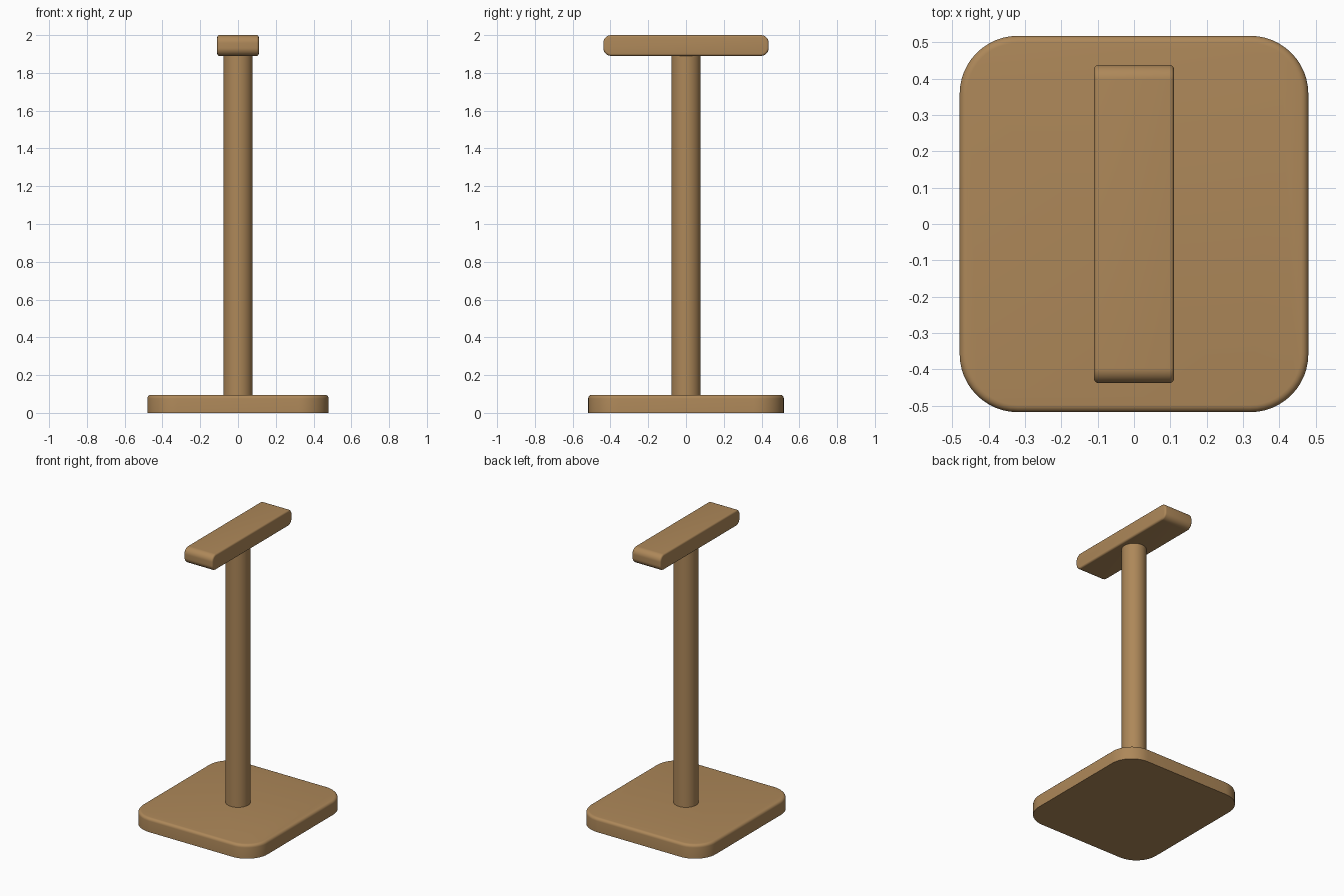
import bpy
import bmesh
from math import pi, cos, sin, radians
from mathutils import Matrix

cube = bpy.data.objects.get("Cube")
if cube:
    bpy.data.objects.remove(cube, do_unlink=True)

# Single wood colour
wood = bpy.data.materials.new("warm wood")
wood.use_nodes = True
colour = (0.42, 0.245, 0.1, 1)
wood.diffuse_color = colour
wood.node_tree.nodes["Principled BSDF"].inputs["Base Color"].default_value = colour


def finish(name, bm):
    bmesh.ops.recalc_face_normals(bm, faces=bm.faces)
    mesh = bpy.data.meshes.new(name)
    bm.to_mesh(mesh)
    bm.free()
    mesh.materials.append(wood)
    obj = bpy.data.objects.new(name, mesh)
    bpy.context.collection.objects.link(obj)
    bpy.ops.object.select_all(action="DESELECT")
    obj.select_set(True)
    bpy.context.view_layer.objects.active = obj
    bpy.ops.object.shade_smooth_by_angle(angle=radians(35))
    return obj


def rounded_slab(name, width, depth, height, radius, rim, both_rims, matrix):
    """Rounded rectangle standing on z = 0, with softened cap edges."""
    bm = bmesh.new()
    steps = 12
    corners = [(1, 1), (-1, 1), (-1, -1), (1, -1)]
    ring = []
    for i, (sx, sy) in enumerate(corners):
        for k in range(steps + 1):
            a = (i + k / steps) * pi / 2
            ring.append(bm.verts.new((sx * (width / 2 - radius) + radius * cos(a),
                                      sy * (depth / 2 - radius) + radius * sin(a), 0)))
    face = bm.faces.new(ring)
    top = bmesh.ops.extrude_face_region(bm, geom=[face], use_keep_orig=True)["geom"]
    bmesh.ops.translate(bm, vec=(0, 0, height),
                        verts=[g for g in top if isinstance(g, bmesh.types.BMVert)])
    bmesh.ops.recalc_face_normals(bm, faces=bm.faces)
    levels = [height, 0] if both_rims else [height]
    rims = [e for e in bm.edges
            if any(all(abs(v.co.z - z) < 1e-5 for v in e.verts) for z in levels)]
    bmesh.ops.bevel(bm, geom=rims, offset=rim, segments=5, profile=0.5, affect="EDGES")
    bmesh.ops.transform(bm, matrix=matrix, verts=bm.verts)
    return finish(name, bm)


# Base plate: sharp underneath, softened on top
rounded_slab("base", 0.96, 1.036, 0.096, 0.16, 0.02, False, Matrix())

# Round upright post
bm = bmesh.new()
bmesh.ops.create_cone(bm, cap_ends=True, segments=64, radius1=0.078, radius2=0.078,
                      depth=1.83, matrix=Matrix.Translation((0, 0, 0.995)))
finish("post", bm)

# Top bar: rounded side profile swept across x
bar_width = 0.22
rounded_slab("top_bar", 0.11, 0.876, bar_width, 0.042, 0.012, True,
             Matrix.Translation((-bar_width / 2, 0, 1.945)) @ Matrix.Rotation(pi / 2, 4, "Y"))
